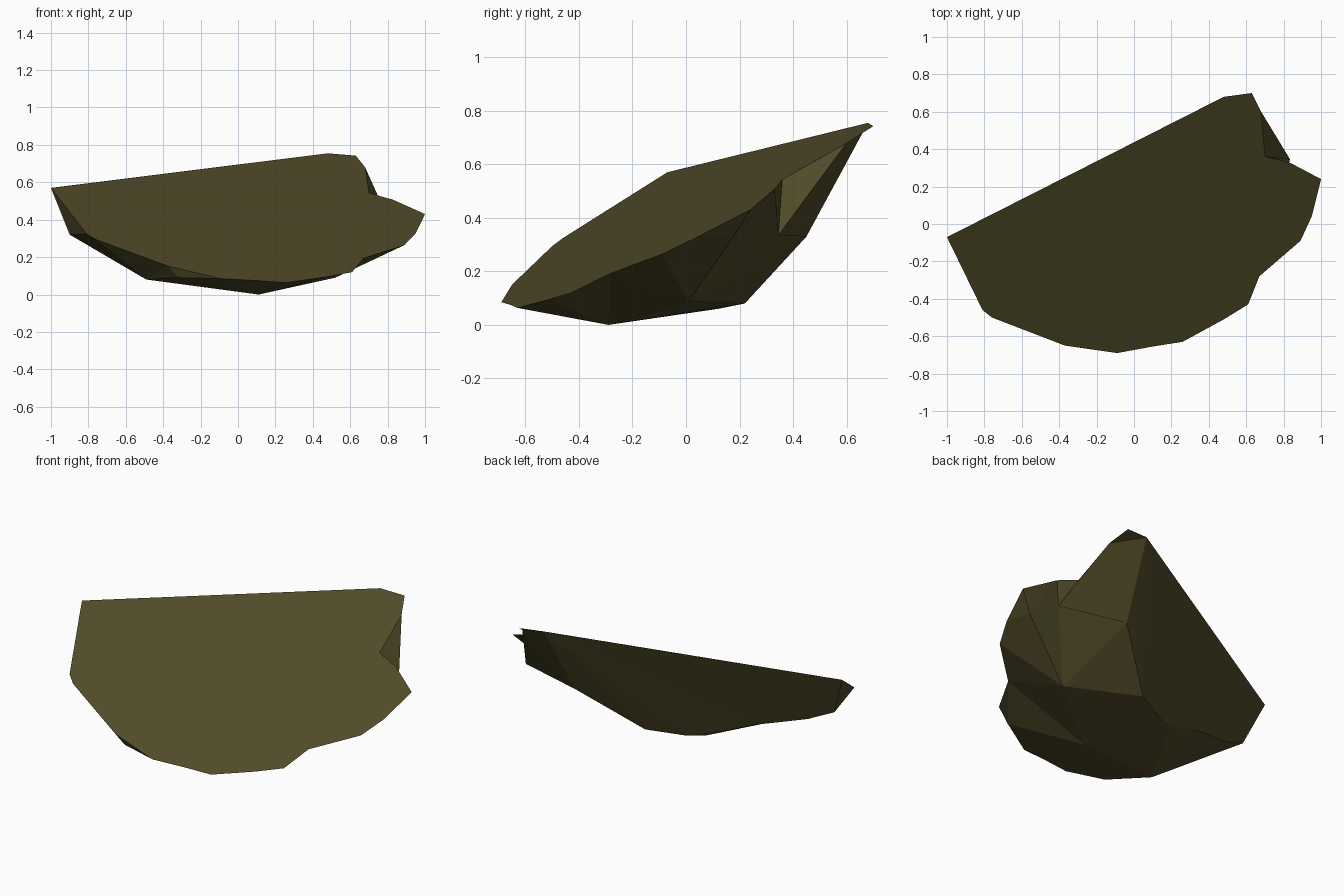
import bpy
import bmesh
from mathutils import Vector
from mathutils.geometry import delaunay_2d_cdt

default_cube = bpy.data.objects.get("Cube")
if default_cube:
    bpy.data.objects.remove(default_cube, do_unlink=True)


def make_material(name, colour):
    material = bpy.data.materials.new(name)
    material.use_nodes = True
    material.diffuse_color = colour
    material.node_tree.nodes["Principled BSDF"].inputs["Base Color"].default_value = colour
    return material


def on_cleaved_top(x, y):
    """Lift a plan position onto the tilted flat top of the shard."""
    return Vector((x, y, 0.453 - 0.156 * x + 0.554 * y))


# Rim of the flat top, anticlockwise from the left-hand tip, up to the notch
rim_plan = [
    (-1, -.07), (-.81, -.46), (-.76, -.5), (-.37, -.65), (-.09, -.69),
    (.1, -.655), (.26, -.63), (.48, -.51), (.61, -.43), (.67, -.28),
    (.89, -.09), (.95, .04), (1, .24), (.83, .33),
]
peak_plan = [(.68, .6), (.63, .7), (.48, .68)]
notch_corner = on_cleaved_top(.7, .36)
front_rim = [on_cleaved_top(*point) for point in rim_plan]
peak_rim = [on_cleaved_top(*point) for point in peak_plan]

# Named corners of the broken underside
notch_foot = Vector((.835, .345, .335))
corners = {
    "shoulder": Vector((.9, .18, .335)),
    "back_high": Vector((.43, .45, .33)),
    "back_low": Vector((.12, .22, .08)),
    "back_mid": Vector((-.09, .12, .06)),
    "back_dip": Vector((-.19, .07, .07)),
    "back_step": Vector((-.45, 0, .175)),
    "back_side": Vector((-.75, -.1, .254)),
    "back_tip": Vector((-.9, -.14, .32)),
    "side_ridge": Vector((.52, .01, .09)),
    "keel": Vector((.11, -.29, 0)),
    "left_keel": Vector((-.49, -.43, .08)),
    "front_keel": Vector((-.32, -.63, .09)),
}
# Creases that must remain edges on the underside
creases = [
    ("back_high", "back_low"), ("back_low", "back_mid"),
    ("back_mid", "back_dip"), ("back_dip", "back_step"),
    ("back_step", "back_side"), ("back_side", "back_tip"),
    ("back_low", "side_ridge"), ("side_ridge", "keel"),
    ("keel", "left_keel"), ("left_keel", "front_keel"),
    ("back_tip", "left_keel"), ("back_low", "keel"),
]

# Triangulate the underside in plan, keeping the outline and creases
outline = front_rim + [notch_foot] + peak_rim
points = outline + list(corners.values())
index = {name: len(outline) + i for i, name in enumerate(corners)}
crease_edges = [(index[a], index[b]) for a, b in creases]
crease_edges.append((index["back_high"], len(outline) - 1))
crease_edges.append((index["back_high"], len(front_rim)))
crease_edges.append((index["back_tip"], 0))
plan = [point.to_2d() for point in points]
result = delaunay_2d_cdt(plan, crease_edges, [list(range(len(outline)))], 1, 1e-5)
plan_verts, triangles, origins = result[0], result[2], result[3]

bm = bmesh.new()
verts = [bm.verts.new(point) for point in points]
lookup = [verts[source[0]] for source in origins]
for triangle in triangles:
    bm.faces.new([lookup[i] for i in reversed(triangle)])

# Flat cleaved top and the two faces of the notch
notch_vert = bm.verts.new(notch_corner)
foot = len(front_rim)
bm.faces.new(verts[:foot] + [notch_vert] + verts[foot + 1:len(outline)])
bm.faces.new([verts[foot - 1], verts[foot], notch_vert])
bm.faces.new([verts[foot], verts[foot + 1], notch_vert])
bmesh.ops.recalc_face_normals(bm, faces=bm.faces)

mesh = bpy.data.meshes.new("rock_shard")
bm.to_mesh(mesh)
bm.free()
mesh.materials.append(make_material("dark_olive_stone", (.08, .069, .022, 1)))
rock_shard = bpy.data.objects.new("rock_shard", mesh)
bpy.context.collection.objects.link(rock_shard)
